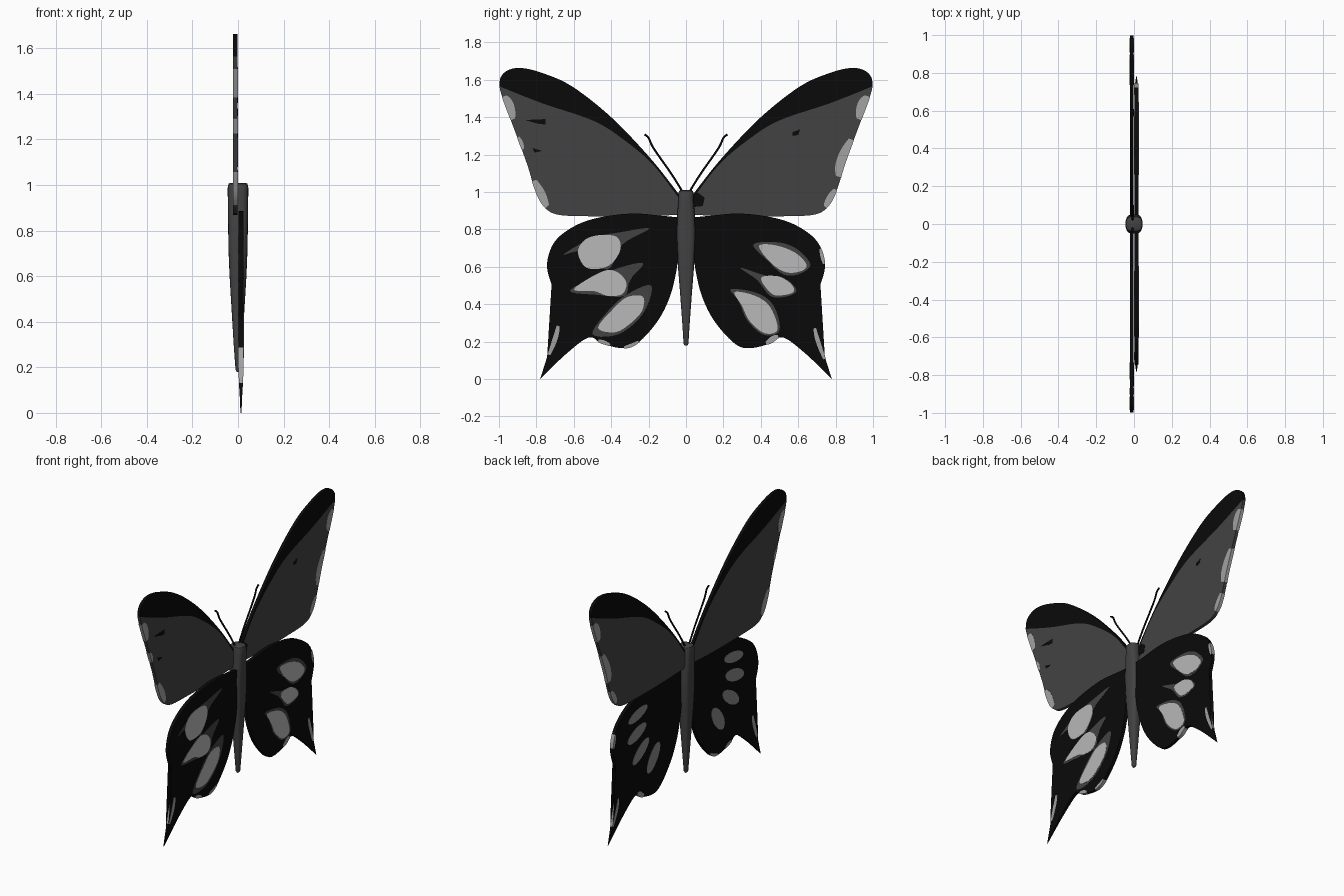
import bpy, bmesh, math
from mathutils import Vector

if "Cube" in bpy.data.objects:
    bpy.data.objects.remove(bpy.data.objects["Cube"])


def material(name, v):
    m = bpy.data.materials.new(name)
    m.diffuse_color = (v, v, v, 1)
    m.use_nodes = True
    m.node_tree.nodes["Principled BSDF"].inputs["Base Color"].default_value = m.diffuse_color
    return m


BLACK = material("black", 0.003)
DARK = material("dark grey", 0.055)
MID = material("mid grey", 0.24)
RIM = material("rim grey", 0.36)
LIGHT = material("light grey", 0.48)


def smooth(pts, n=6, closed=False):
    """Catmull-Rom curve through the points."""
    p = [Vector(q) for q in pts]
    k = len(p)
    out = []
    for i in range(k if closed else k - 1):
        if closed:
            a, b, c, d = p[i - 1], p[i], p[(i + 1) % k], p[(i + 2) % k]
        else:
            a, b, c, d = p[max(i - 1, 0)], p[i], p[i + 1], p[min(i + 2, k - 1)]
        for j in range(n):
            t = j / n
            out.append(0.5 * (2 * b + (c - a) * t + (2 * a - 5 * b + 4 * c - d) * t ** 2
                              + (3 * b - a - 3 * c + d) * t ** 3))
    if not closed:
        out.append(p[-1])
    return out


def add_mesh(name, bm, mat):
    bmesh.ops.recalc_face_normals(bm, faces=bm.faces[:])
    me = bpy.data.meshes.new(name)
    bm.to_mesh(me)
    bm.free()
    me.materials.append(mat)
    ob = bpy.data.objects.new(name, me)
    bpy.context.collection.objects.link(ob)
    return ob


def slab(name, outline, side, x0, x1, mat, taper=None):
    """Flat plate in the y-z plane, thinning towards the tail if taper is the mid x."""
    bm = bmesh.new()
    face = bm.faces.new([bm.verts.new((x0, side * y, z)) for y, z in outline])
    bmesh.ops.triangulate(bm, faces=[face])
    ext = bmesh.ops.extrude_face_region(bm, geom=bm.faces[:])
    for v in ext["geom"]:
        if isinstance(v, bmesh.types.BMVert):
            v.co.x = x1
    if taper is not None:
        bmesh.ops.bisect_plane(bm, geom=bm.verts[:] + bm.edges[:] + bm.faces[:],
                               plane_co=(0, 0, 0.2), plane_no=(0, 0, 1))
        for v in bm.verts:
            v.co.x = taper + (v.co.x - taper) * (0.2 + 0.8 * min(1, max(0, v.co.z / 0.2)))
    return add_mesh(name, bm, mat)


def rim_patch(edge, start, end, depth):
    """Patch hugging the wing edge between two points."""
    near = lambda q: min(range(len(edge)), key=lambda i: (edge[i] - Vector(q)).length)
    a, b = near(start), near(end)
    b = max(b, a + 2)
    outer, inner = [], []
    for i in range(a, b + 1):
        t = (edge[min(i + 1, len(edge) - 1)] - edge[max(i - 1, 0)]).normalized()
        n = Vector((t.y, -t.x))
        s = math.sin(math.pi * (0.12 + 0.76 * (i - a) / (b - a))) ** 0.6
        outer.append(edge[i] - n * 0.0015)
        inner.append(edge[i] + n * depth * s)
    return outer + inner[::-1]


# Wing outlines as (y, z)
lead = smooth([(0, .93), (.04, .99), (.19, 1.18), (.40, 1.40), (.61, 1.565), (.77, 1.637),
               (.88, 1.663), (.95, 1.652), (.99, 1.615), (.998, 1.565)])
band = smooth([(0, .92), (.04, .97), (.18, 1.15), (.34, 1.285), (.50, 1.383), (.77, 1.475),
               (.998, 1.565)])
outer = smooth([(.998, 1.565), (.98, 1.50), (.92, 1.34), (.85, 1.15), (.81, 1.02), (.765, .93),
                (.69, .88), (.5, .87), (.25, .87), (0, .88)], 12)
hind_top = smooth([(0, .86), (.12, .872), (.29, .885), (.48, .86), (.61, .81), (.705, .73),
                   (.743, .615), (.72, .51), (.678, .41), (.682, .32), (.72, .19), (.78, 0)], 10)
hind_low = smooth([(.78, 0), (.64, .135), (.52, .222), (.45, .19), (.34, .165), (.26, .19),
                   (.155, .305), (.09, .43), (.055, .56), (.03, .72), (0, .8)], 10)
hind = hind_top + hind_low[1:]

FX0, FX1 = -0.022, -0.002     # forewing thickness
HX0, HX1 = 0.002, 0.024       # hindwing thickness
HM = (HX0 + HX1) / 2

for side, tag in ((1, "right"), (-1, "left")):
    slab("forewing_band_" + tag, lead + band[-2:0:-1], side, FX0, FX1, BLACK)
    slab("forewing_panel_" + tag, band + outer[1:], side, FX0, FX1, DARK)
    slab("hindwing_" + tag, hind, side, HX0, HX1, BLACK, HM)
    # Spots on the back face of the hindwing
    for i, (cy, cz, ry, rz, ang) in enumerate(((.49, .74, .10, .035, -.2), (.50, .62, .10, .04, -.3),
                                               (.46, .49, .10, .04, -.6), (.33, .40, .10, .045, -.95))):
        pts = []
        for k in range(20):
            u, w = ry * math.cos(k * math.pi / 10), rz * math.sin(k * math.pi / 10)
            pts.append((cy + u * math.cos(ang) - w * math.sin(ang),
                        cz + u * math.sin(ang) + w * math.cos(ang)))
        slab("back_spot_%s_%d" % (tag, i), pts, side, HX0 - .0012, HX0, MID)

# Rim patches: side, edge, start, end, depth
fore_rims = [(1, (.98, 1.51), (.935, 1.38), .05), (1, (.895, 1.27), (.83, 1.08), .05),
             (1, (.81, 1.01), (.75, .915), .035),
             (-1, (.98, 1.51), (.935, 1.38), .045), (-1, (.90, 1.29), (.88, 1.23), .02),
             (-1, (.82, 1.06), (.75, .915), .045)]
for i, (side, a, b, d) in enumerate(fore_rims):
    slab("forewing_rim_spot_%d" % i, rim_patch(outer, a, b, d), side, FX0 - .001, FX1 + .001, RIM)
hind_rims = [(1, (.72, .70), (.743, .62), .018), (1, (.695, .28), (.74, .11), .022),
             (1, (.5, .21), (.43, .185), .03),
             (-1, (.69, .29), (.73, .13), .025), (-1, (.47, .2), (.41, .177), .02),
             (-1, (.33, .165), (.25, .195), .018)]
for i, (side, a, b, d) in enumerate(hind_rims):
    slab("hindwing_rim_spot_%d" % i, rim_patch(hind, a, b, d), side, HX0 - .001, HX1 + .001, RIM, HM)

# Streaks and light spots on the front face of the hindwings
streaks = [
    (1, [(.36, .72), (.50, .73), (.60, .69), (.665, .61), (.60, .56), (.52, .56), (.44, .63)]),
    (1, [(.29, .595), (.42, .555), (.54, .53), (.59, .47), (.53, .44), (.45, .445), (.38, .53)]),
    (1, [(.24, .48), (.38, .46), (.47, .39), (.50, .26), (.42, .235), (.33, .31), (.28, .42)]),
    (-1, [(.195, .805), (.35, .785), (.50, .755), (.655, .665), (.56, .68), (.42, .585), (.34, .72)]),
    (-1, [(.23, .62), (.40, .58), (.62, .475), (.47, .45), (.33, .445), (.30, .53)]),
    (-1, [(.185, .50), (.32, .45), (.42, .36), (.50, .24), (.36, .24), (.23, .35)])]
lights = [
    (1, [(.39, .712), (.48, .715), (.585, .675), (.645, .61), (.61, .575), (.53, .572), (.45, .625)]),
    (1, [(.40, .54), (.49, .55), (.555, .515), (.578, .47), (.53, .45), (.46, .455)]),
    (1, [(.26, .465), (.37, .445), (.45, .385), (.49, .265), (.42, .245), (.34, .31), (.30, .39)]),
    (-1, [(.578, .68), (.54, .745), (.46, .77), (.37, .76), (.35, .695), (.395, .62), (.46, .59), (.54, .60)]),
    (-1, [(.60, .48), (.46, .57), (.38, .578), (.32, .52), (.34, .455), (.42, .445), (.49, .47)]),
    (-1, [(.47, .275), (.38, .385), (.31, .44), (.23, .44), (.235, .365), (.30, .295), (.38, .25)])]
for i, (side, pts) in enumerate(streaks):
    slab("hindwing_streak_%d" % i, smooth(pts, 5, True), side, HX1, HX1 + .001, DARK)
for i, (side, pts) in enumerate(lights):
    slab("hindwing_light_spot_%d" % i, smooth(pts, 5, True), side, HX1, HX1 + .002, LIGHT)

# Small dark marks on the forewings
marks = [(-1, [(.86, 1.385), (.75, 1.39), (.75, 1.36), (.79, 1.365)]),
         (-1, [(.82, 1.235), (.77, 1.22), (.81, 1.21)]),
         (1, [(.57, 1.32), (.61, 1.335), (.60, 1.305), (.57, 1.30)]),
         (1, [(.03, .97), (.06, 1.0), (.10, .97), (.09, .925), (.04, .92)])]
for i, (side, pts) in enumerate(marks):
    slab("forewing_mark_%d" % i, pts, side, FX1, FX1 + .001, BLACK)

# Body: tapered rounded-square rings (z, half x, half y)
rings = [(.18, .006, .008), (.19, .011, .013), (.30, .019, .020), (.45, .028, .031), (.60, .037, .043),
         (.72, .042, .050), (.80, .043, .051), (.88, .044, .047), (.95, .045, .041), (.99, .045, .041),
         (1.005, .042, .038), (1.01, .035, .031)]
bm = bmesh.new()
loops = []
for z, rx, ry in rings:
    ring = []
    for k in range(24):
        c, s = math.cos(k * math.pi / 12), math.sin(k * math.pi / 12)
        ring.append(bm.verts.new((rx * math.copysign(abs(c) ** .65, c),
                                  ry * math.copysign(abs(s) ** .65, s), z)))
    loops.append(ring)
for a, b in zip(loops, loops[1:]):
    for k in range(24):
        bm.faces.new((a[k], a[(k + 1) % 24], b[(k + 1) % 24], b[k]))
bm.faces.new(loops[0][::-1])
bm.faces.new(loops[-1])
body = add_mesh("body", bm, DARK)
bpy.context.view_layer.objects.active = body
body.select_set(True)
bpy.ops.object.shade_smooth_by_angle(angle=math.radians(40))
body.select_set(False)

# Antennae
for side, tag in ((1, "right"), (-1, "left")):
    path = smooth([(.015, .99), (.03, 1.02), (.08, 1.10), (.135, 1.178), (.18, 1.245),
                   (.20, 1.29), (.222, 1.308)], 4)
    cu = bpy.data.curves.new("antenna_" + tag, "CURVE")
    cu.dimensions = "3D"
    cu.bevel_depth = 0.0055
    cu.bevel_resolution = 2
    cu.use_fill_caps = True
    sp = cu.splines.new("POLY")
    sp.points.add(len(path) - 1)
    for p, (y, z) in zip(sp.points, path):
        p.co = (-0.008, side * y, z, 1)
    cu.materials.append(BLACK)
    ob = bpy.data.objects.new("antenna_" + tag, cu)
    bpy.context.collection.objects.link(ob)
    bpy.context.view_layer.objects.active = ob
    ob.select_set(True)
    bpy.ops.object.convert(target="MESH")
    ob.select_set(False)
